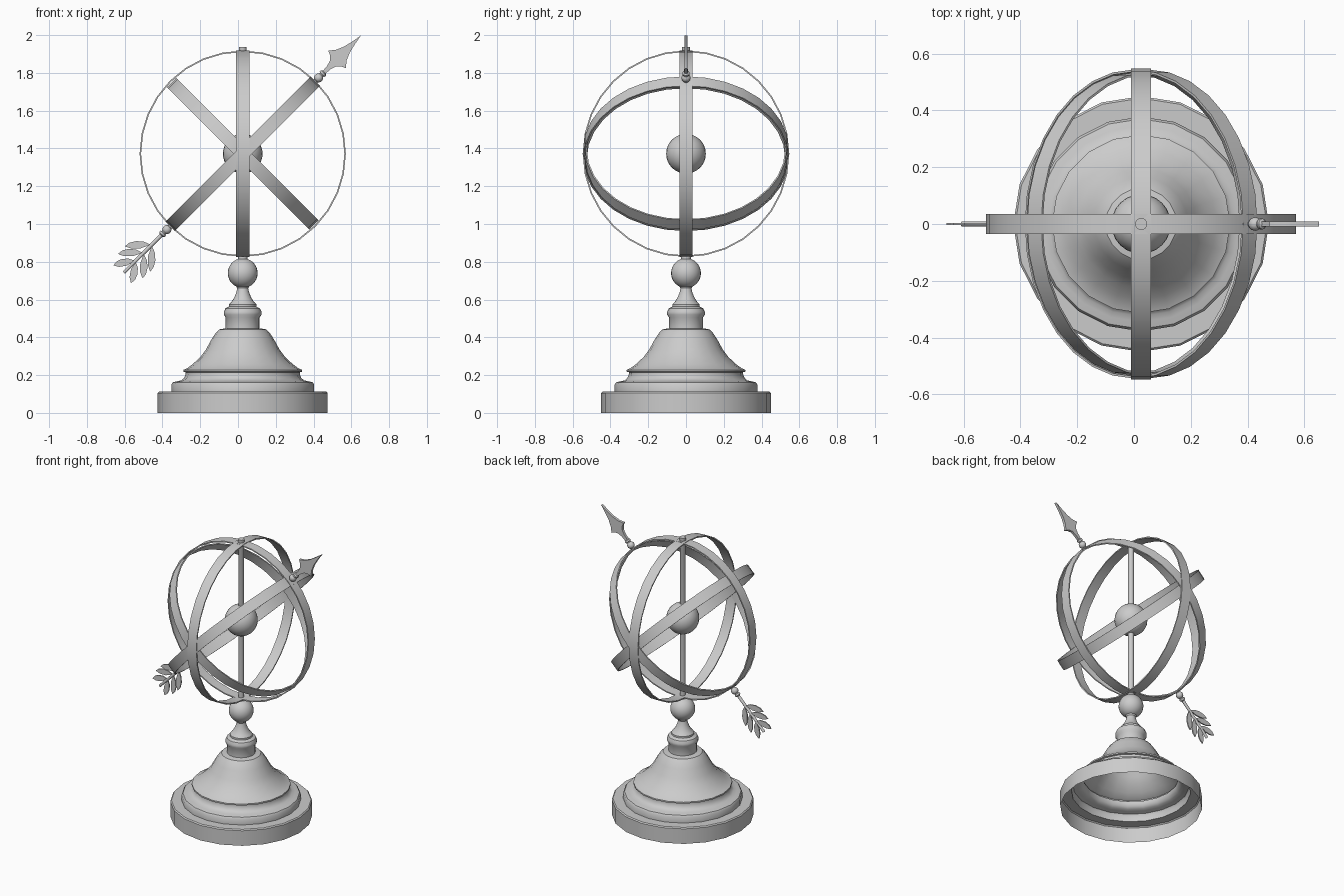
import bpy, bmesh, math
from mathutils import Matrix, Vector

cube = bpy.data.objects.get("Cube")
if cube:
    bpy.data.objects.remove(cube, do_unlink=True)

grey = bpy.data.materials.new("light grey")
grey.use_nodes = True
COLOR = (0.6, 0.6, 0.6, 1)
grey.diffuse_color = COLOR
grey.node_tree.nodes["Principled BSDF"].inputs["Base Color"].default_value = COLOR

AXIS_X = 0.025
CENTRE = Vector((AXIS_X, 0, 1.372))
COLUMN = Matrix.Translation((AXIS_X, 0, 0))
# Arrow frame: local x is across, local z runs along the 45 degree pointer
ARROW = Matrix.Translation(CENTRE) @ Matrix.Rotation(math.radians(45), 4, 'Y')


def finish(name, bm, matrix, angle=35):
    bmesh.ops.remove_doubles(bm, verts=bm.verts, dist=1e-5)
    bmesh.ops.recalc_face_normals(bm, faces=bm.faces)
    mesh = bpy.data.meshes.new(name)
    bm.to_mesh(mesh)
    bm.free()
    mesh.materials.append(grey)
    mesh.shade_smooth()
    mesh.set_sharp_from_angle(angle=math.radians(angle))
    ob = bpy.data.objects.new(name, mesh)
    bpy.context.scene.collection.objects.link(ob)
    ob.matrix_world = matrix
    return ob


def lathe(name, profile, sides, matrix, closed=False):
    """Spin (radius, height) points around local z."""
    bm = bmesh.new()
    verts = [bm.verts.new((r, 0, z)) for r, z in profile]
    pairs = list(zip(verts, verts[1:]))
    if closed:
        pairs.append((verts[-1], verts[0]))
    edges = [bm.edges.new(p) for p in pairs]
    bmesh.ops.spin(bm, geom=verts + edges, cent=(0, 0, 0), axis=(0, 0, 1),
                   angle=math.tau, steps=sides, use_merge=True)
    return finish(name, bm, matrix)


def ball(name, radius, matrix, u=24, v=16):
    bm = bmesh.new()
    bmesh.ops.create_uvsphere(bm, u_segments=u, v_segments=v, radius=radius)
    return finish(name, bm, matrix)


def plate(name, outlines, thickness):
    """Extrude flat (across, along) outlines in the arrow frame."""
    bm = bmesh.new()
    for outline in outlines:
        face = bm.faces.new([bm.verts.new((x, -thickness / 2, z)) for x, z in outline])
        new = bmesh.ops.extrude_face_region(bm, geom=[face])["geom"]
        bmesh.ops.translate(bm, vec=(0, thickness, 0),
                            verts=[g for g in new if isinstance(g, bmesh.types.BMVert)])
    return finish(name, bm, ARROW, 25)


# Hollow turned pedestal
lathe("pedestal", [
    (.45, 0), (.45, .105), (.443, .112), (.378, .112), (.378, .15),
    (.37, .162), (.345, .168), (.325, .172), (.31, .185), (.302, .205),
    (.302, .215), (.314, .218), (.314, .228), (.295, .236), (.265, .258),
    (.225, .295), (.195, .335), (.165, .39), (.142, .425), (.125, .442),
    (.09, .448)], 20, COLUMN)
lathe("column", [
    (.09, .448), (.09, .505), (.1, .52), (.1, .535), (.092, .553),
    (.072, .563), (.072, .575), (.058, .59), (.045, .61), (.033, .64),
    (.029, .66), (.038, .675), (.038, .685), (0, .69)], 20, COLUMN)
ball("column_ball", .079, Matrix.Translation((AXIS_X, 0, .74)))

# Central rod and globe
lathe("rod", [(0, .8), (.026, .8), (.026, .828), (.019, .83), (.019, 1.91),
              (.021, 1.915), (.021, 1.938), (0, 1.938)], 16, COLUMN)
ball("globe", .105, Matrix.Translation(CENTRE))

# Four flat bands: two upright, two tilted
bands = [("front_band", .546, 'X', 90), ("side_band", .547, 'Y', 90),
         ("pointer_band", .544, 'Y', -45), ("crossing_band", .533, 'Y', 45)]
for name, radius, axis, degrees in bands:
    inner = radius - .008
    lathe(name, [(radius, -.035), (radius, .035), (inner, .035), (inner, -.035)], 32,
          Matrix.Translation(CENTRE) @ Matrix.Rotation(math.radians(degrees), 4, axis),
          closed=True)

# Beads and shafts at both ends of the pointer
for name, sign in (("head", 1), ("tail", -1)):
    ball(name + "_bead", .024, ARROW @ Matrix.Translation((0, 0, sign * .568)), 16, 10)
    end = .64 if sign > 0 else .89
    lathe(name + "_shaft", [(0, sign * .54), (.014, sign * .54), (.014, sign * .592),
                            (.019, sign * .595), (.019, sign * .605), (.01, sign * .612),
                            (.009, sign * end), (0, sign * end)], 12, ARROW)

# Barbed arrowhead
half = [(.01, .61), (.013, .645), (.022, .676), (.04, .695), (.066, .706),
        (.04, .738), (.022, .78), (.01, .83)]
plate("arrowhead", [half + [(0, .885)] + [(-x, z) for x, z in reversed(half)]], .018)

# Three pairs of leaf shaped feathers
leaves = []
for root, tip in ((.685, (.095, .788)), (.745, (.092, .842)), (.805, (.066, .903))):
    start = Vector((.004, -root))
    along = Vector((tip[0], -tip[1])) - start
    across = Vector((-along.y, along.x)).normalized()
    shape = [(0, 0), (.25, .018), (.55, .024), (.82, .017), (1, 0),
             (.75, -.014), (.4, -.016)]
    leaf = [start + along * t + across * w for t, w in shape]
    for side in (1, -1):
        leaves.append([(side * p.x, p.y) for p in leaf])
plate("feathers", leaves, .008)
